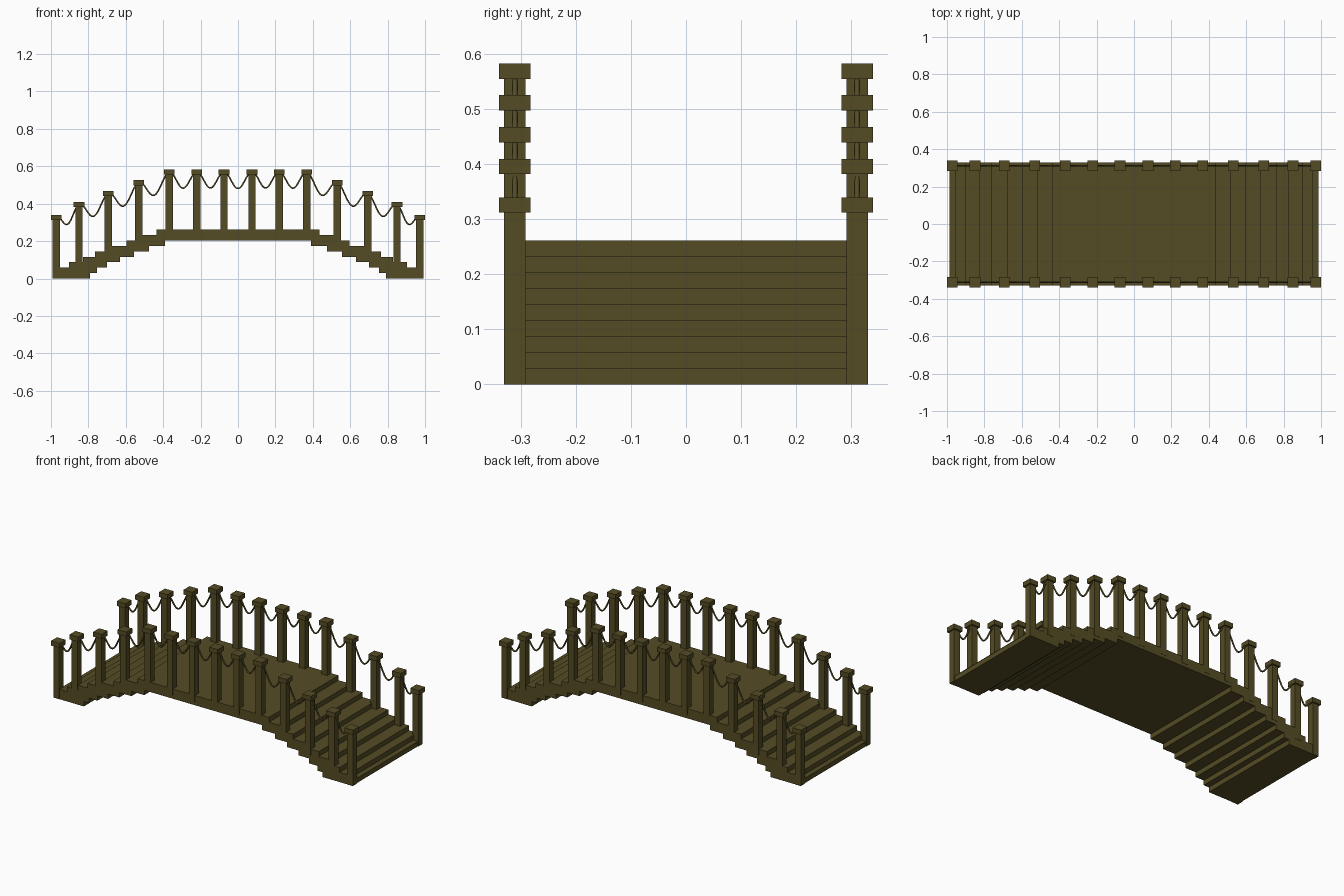
import bpy, bmesh, math

if "Cube" in bpy.data.objects:
    bpy.data.objects.remove(bpy.data.objects["Cube"])

wood = bpy.data.materials.new("dark olive wood")
wood.diffuse_color = (0.09, 0.072, 0.018, 1)
wood.use_nodes = True
wood.node_tree.nodes["Principled BSDF"].inputs["Base Color"].default_value = wood.diffuse_color


def finish(bm, name):
    bmesh.ops.recalc_face_normals(bm, faces=bm.faces)
    me = bpy.data.meshes.new(name)
    bm.to_mesh(me)
    bm.free()
    me.materials.append(wood)
    ob = bpy.data.objects.new(name, me)
    bpy.context.collection.objects.link(ob)
    return ob


def add_box(bm, x0, x1, y0, y1, z0, z1):
    ret = bmesh.ops.create_cube(bm, size=1)
    for v in ret["verts"]:
        v.co = ((x0 + x1) / 2 + v.co.x * (x1 - x0),
                (y0 + y1) / 2 + v.co.y * (y1 - y0),
                (z0 + z1) / 2 + v.co.z * (z1 - z0))


# Stepped deck: side profile extruded across the width
RISE = 0.0291
tread_x = [0.987, 0.957, 0.903, 0.83, 0.765, 0.68, 0.595, 0.515, 0.435]
under_x = [0.79, 0.755, 0.70, 0.63, 0.555, 0.475, 0.39]
half = [(0.987, 0)]
for i, x in enumerate(tread_x):
    if i:
        half.append((x, i * RISE))
    half.append((x, (i + 1) * RISE))
top = half + [(-x, z) for x, z in reversed(half)]
under = []
for i, x in enumerate(under_x):
    under += [(x, i * RISE), (x, (i + 1) * RISE)]
profile = top + [(-x, z) for x, z in under] + under[::-1]
bm = bmesh.new()
face = bm.faces.new([bm.verts.new((x, -0.329, z)) for x, z in profile])
ext = bmesh.ops.extrude_face_region(bm, geom=[face])
for g in ext["geom"]:
    if isinstance(g, bmesh.types.BMVert):
        g.co.y = 0.329
finish(bm, "stepped_deck")

# Posts with square caps on both sides: (x, cap top height)
POST_Y = 0.311
right = [(0.075, 0.583), (0.22, 0.583), (0.367, 0.583), (0.53, 0.526),
         (0.693, 0.468), (0.85, 0.41), (0.9715, 0.34)]
posts = [(-x, z) for x, z in reversed(right)] + right
for side, label in ((-1, "front"), (1, "back")):
    y = side * POST_Y
    bm_post, bm_cap = bmesh.new(), bmesh.new()
    for x, z in posts:
        base = 0 if abs(x) > 0.9 else z - 0.36
        add_box(bm_post, x - 0.0195, x + 0.0195, y - 0.0195, y + 0.0195, base, z - 0.02)
        add_box(bm_cap, x - 0.0285, x + 0.0285, y - 0.0285, y + 0.0285, z - 0.028, z)
    finish(bm_post, label + "_posts")
    finish(bm_cap, label + "_post_caps")

    # Sagging rope hung between neighbouring posts
    cu = bpy.data.curves.new(label + "_rope", "CURVE")
    cu.dimensions = "3D"
    cu.bevel_depth = 0.0048
    cu.bevel_resolution = 1
    cu.use_fill_caps = True
    N = 16
    pts = []
    for (xa, za), (xb, zb) in zip(posts, posts[1:]):
        for k in range(N):
            t = k / N
            sag = 0.6 * (xb - xa) * math.sin(math.pi * t) ** 2
            pts.append((xa + (xb - xa) * t, y, za + (zb - za) * t - 0.012 - sag))
    pts.append((posts[-1][0], y, posts[-1][1] - 0.012))
    sp = cu.splines.new("POLY")
    sp.points.add(len(pts) - 1)
    for p, co in zip(sp.points, pts):
        p.co = (*co, 1)
    cu.materials.append(wood)
    bpy.context.collection.objects.link(bpy.data.objects.new(label + "_rope", cu))
